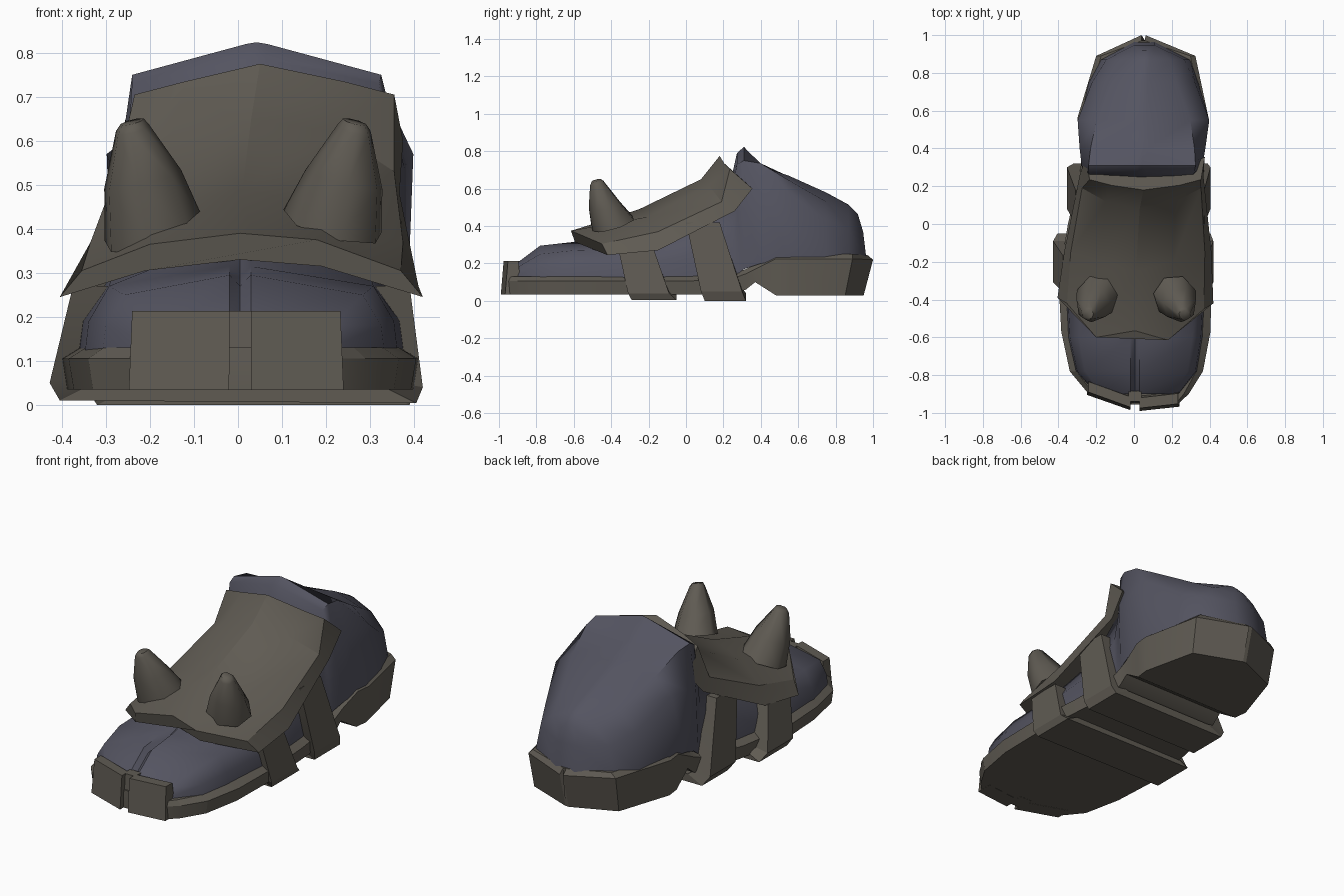
import bpy, bmesh, math


def material(name, rgb):
    m = bpy.data.materials.new(name)
    m.diffuse_color = (*rgb, 1)
    return m


LEATHER = material("brown_grey", (0.115, 0.104, 0.086))
CLOTH = material("slate_blue", (0.088, 0.088, 0.118))


def loft(name, rings, mat, angle=30):
    """Skin a list of equal-length rings and cap both ends."""
    bm = bmesh.new()
    rows = [[bm.verts.new(p) for p in r] for r in rings]
    n = len(rows[0])
    for a, b in zip(rows, rows[1:]):
        for i in range(n):
            j = (i + 1) % n
            bm.faces.new((a[i], a[j], b[j], b[i]))
    bm.faces.new(rows[0])
    bm.faces.new(rows[-1])
    bmesh.ops.recalc_face_normals(bm, faces=bm.faces)
    me = bpy.data.meshes.new(name)
    bm.to_mesh(me)
    bm.free()
    ob = bpy.data.objects.new(name, me)
    bpy.context.collection.objects.link(ob)
    me.materials.append(mat)
    bpy.ops.object.select_all(action='DESELECT')
    ob.select_set(True)
    bpy.context.view_layer.objects.active = ob
    bpy.ops.object.shade_smooth_by_angle(angle=math.radians(angle))
    return ob


# Sole: y, left, right, bottom, top
sole = [(-0.955, -0.02, 0.23, 0.035, 0.13), (-0.9, -0.24, 0.29, 0.035, 0.13),
        (-0.78, -0.34, 0.365, 0.035, 0.13),
        (-0.57, -0.385, 0.405, 0.035, 0.13), (-0.3, -0.40, 0.41, 0.035, 0.13),
        (0.0, -0.35, 0.39, 0.035, 0.13), (0.25, -0.29, 0.37, 0.035, 0.145),
        (0.32, -0.28, 0.37, 0.06, 0.17), (0.37, -0.28, 0.37, 0.10, 0.195),
        (0.48, -0.29, 0.385, 0.03, 0.25), (0.56, -0.30, 0.395, 0.03, 0.25),
        (0.89, -0.2, 0.325, 0.03, 0.25), (1.0, 0.04, 0.06, 0.03, 0.245)]
rings = []
for y, l, r, b, t in sole:
    c = (l + r) / 2
    yb = y - 0.05 * max(0, (y - 0.5) / 0.5)
    yt = y - 0.03 * (y > 0.9)
    s = lambda x, k: c + (x - c) * k
    rings.append([(s(l, 0.97), yb, b), (l, y, t - 0.025), (s(l, 0.9), yt, t),
                  (s(r, 0.9), yt, t), (r, y, t - 0.025), (s(r, 0.97), yb, b)])
loft("sole", rings, LEATHER, 20)


# Cloth upper: y, left, right, base, side height, shoulder height, top, shoulder ratio, bulge, backward lean
upper = [(-0.9, -0.2, 0.24, 0.1, 0.14, 0.18, 0.205, 0.88, 0.97, 0),
         (-0.78, -0.31, 0.335, 0.1, 0.18, 0.25, 0.295, 0.84, 0.97, 0),
         (-0.6, -0.35, 0.365, 0.1, 0.19, 0.27, 0.315, 0.84, 0.97, 0),
         (-0.3, -0.365, 0.38, 0.1, 0.19, 0.28, 0.38, 0.8, 0.97, 0),
         (0.0, -0.315, 0.355, 0.1, 0.24, 0.36, 0.5, 0.8, 0.97, 0),
         (0.24, -0.265, 0.345, 0.12, 0.36, 0.55, 0.64, 0.85, 0.97, 0),
         (0.272, -0.265, 0.345, 0.14, 0.5, 0.73, 0.785, 0.92, 0.97, 0),
         (0.31, -0.265, 0.35, 0.17, 0.5, 0.75, 0.82, 0.92, 1.04, 0),
         (0.4, -0.275, 0.365, 0.2, 0.54, 0.735, 0.715, 0.86, 1.04, 0),
         (0.55, -0.285, 0.385, 0.22, 0.57, 0.645, 0.665, 0.74, 1.04, 0),
         (0.75, -0.24, 0.34, 0.22, 0.43, 0.53, 0.575, 0.6, 0.94, 0),
         (0.87, -0.18, 0.3, 0.22, 0.38, 0.46, 0.51, 0.55, 0.86, 0),
         (0.965, 0.0, 0.11, 0.22, 0.37, 0.435, 0.46, 0.9, 1, -0.045)]
rings = []
for y, l, r, b, sd, sh, t, k, bulge, lean in upper:
    c = (l + r) / 2
    groove = 0.025 if y < -0.4 else -0.004
    q = lambda x, f: c + (x - c) * f
    m = 0.005 if y < 0.2 else c
    yt = y + lean
    ys = y + lean * 0.4
    rings.append([(l, y, b), (q(l, bulge), ys, sd), (q(l, k), yt, sh),
                  (m - 0.024, yt, t), (m, yt, t - groove), (m + 0.024, yt, t),
                  (q(r, k), yt, sh), (q(r, bulge), ys, sd), (r, y, b)])
loft("upper", rings, CLOTH, 45)

# Toe caps: two blocks with a narrow recessed seam between them
for name, xs in (("toe_cap_left", ((-0.248, -0.905), (-0.02, -0.985))),
                 ("toe_seam", ((-0.03, -0.955), (0.04, -0.955))),
                 ("toe_cap_right", ((0.03, -0.99), (0.24, -0.967)))):
    rings = []
    for x, y in xs:
        xt = x * 0.97
        rings.append([(x, y, 0.034), (xt, y + 0.015, 0.213),
                      (xt, y + 0.07, 0.213), (x, y + 0.09, 0.034)])
    loft(name, rings, LEATHER, 20)

# Instep plate: each row runs left to right; outer points, then lower points
plate = [
    [(-0.355, -0.42, 0.305), (-0.2, -0.6, 0.365), (0.005, -0.565, 0.39), (0.18, -0.615, 0.375), (0.37, -0.45, 0.305)],
    [(-0.335, -0.15, 0.37), (-0.19, -0.2, 0.45), (0.01, -0.25, 0.49), (0.21, -0.2, 0.45), (0.375, -0.15, 0.37)],
    [(-0.275, 0.19, 0.53), (-0.15, 0.12, 0.62), (0.03, 0.08, 0.65), (0.22, 0.12, 0.62), (0.355, 0.19, 0.53)],
    [(-0.235, 0.235, 0.705), (-0.12, 0.205, 0.735), (0.05, 0.18, 0.775), (0.24, 0.205, 0.735), (0.355, 0.235, 0.705)]]
drop = [(0.05, 0.03, -0.06), (0.035, 0.0, -0.1), (0.012, 0.07, -0.05), (0.02, 0.12, -0.105)]
rings = []
for row, (dx, dy, dz) in zip(plate, drop):
    low = []
    for i, (x, y, z) in enumerate(row):
        side = (-1, -0.2, 0, 0.2, 1)[i]
        low.append((x + side * dx, y + dy * (1 if abs(side) == 1 else 0.7), z + dz))
    rings.append(row + low[::-1])
loft("instep_plate", rings, LEATHER, 29)


# Straps: a flat band going down one side, under the sole and up the other side
def strap(name, path, thick=0.085):
    rings = []
    for x, z, y0, y1, nx, nz in path:
        ix, iz = x + nx * thick, z + nz * thick
        rings.append([(x, y0, z), (x, y1, z), (ix, y1, iz), (ix, y0, iz)])
    loft(name, rings, LEATHER, 20)


strap("front_strap", [(-0.375, 0.27, -0.36, -0.17, 1, 0), (-0.428, 0.05, -0.31, -0.09, 1, 0.2),
                      (-0.405, 0.01, -0.29, -0.05, 1, 0.5), (0.405, 0.004, -0.29, -0.05, -1, 0.5),
                      (0.42, 0.04, -0.31, -0.09, -1, 0.2), (0.39, 0.27, -0.36, -0.17, -1, 0)])
strap("rear_strap", [(-0.31, 0.42, 0.0, 0.18, 1, 0), (-0.355, 0.05, 0.08, 0.3, 1, 0.2),
                     (-0.32, 0.0, 0.10, 0.32, 1, 0.5), (0.39, 0.0, 0.10, 0.32, -1, 0.5),
                     (0.405, 0.05, 0.08, 0.3, -1, 0.2), (0.372, 0.42, 0.0, 0.18, -1, 0)])

# Spikes: tapered, bent cones, mirrored across the plate
SIDES = 7
for name, side in (("spike_left", -1), ("spike_right", 1)):
    rings = []
    base = 0.39 if side < 0 else 0.41
    for x, y, z, rad, tilt in ((0.205, -0.385, base, 0.115, 0.3), (0.23, -0.43, 0.51, 0.09, 0.1),
                               (0.253, -0.475, 0.628, 0.038, 0.3), (0.253, -0.478, 0.643, 0.027, 0.2)):
        ring = []
        for i in range(SIDES):
            a = math.tau * i / SIDES + 0.3
            px, py = rad * math.cos(a), rad * math.sin(a)
            ring.append((0.012 + side * (x + px), y + py, z + py * tilt - px * 0.25))
        rings.append(ring)
    loft(name, rings, LEATHER, 56)
